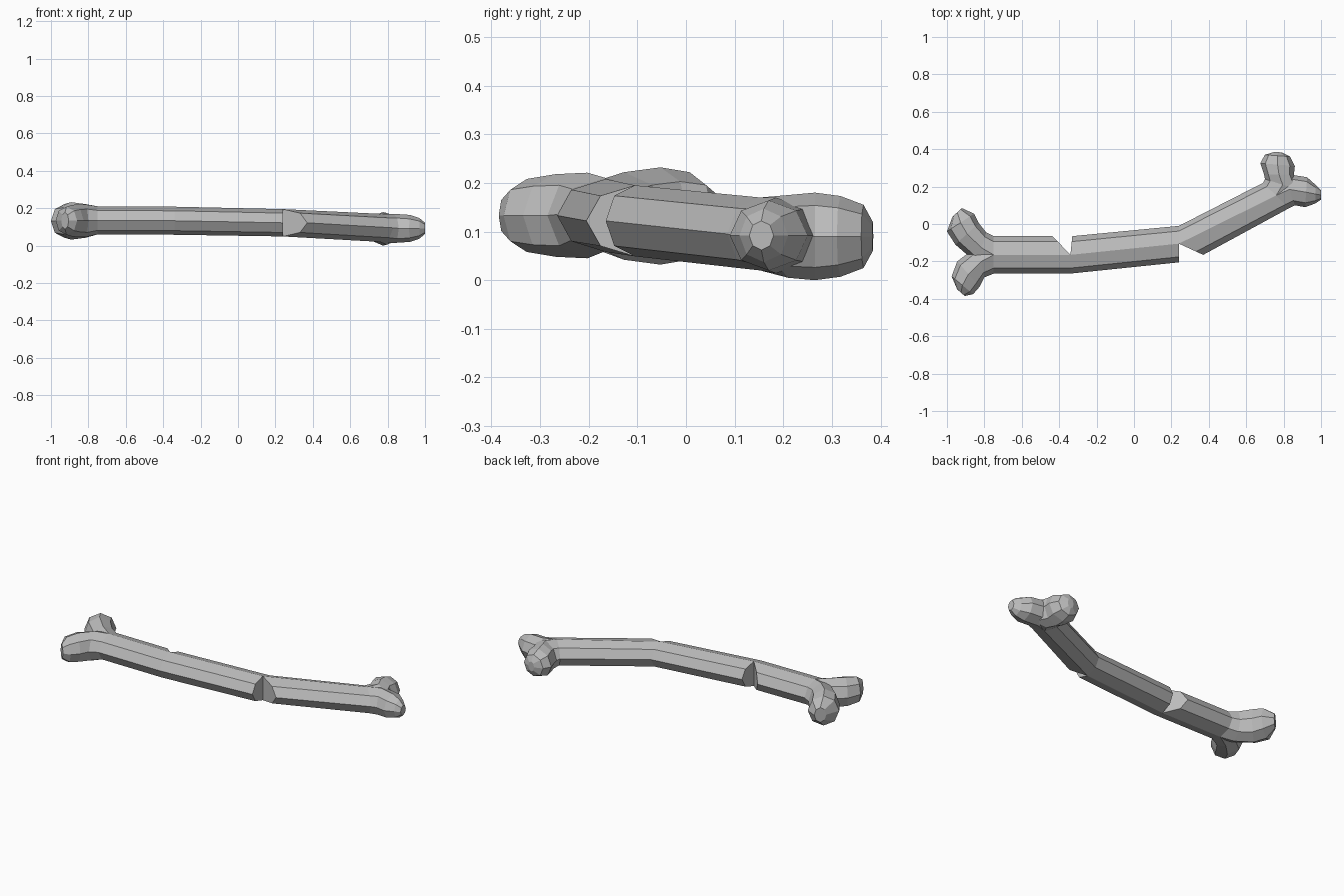
import bpy, bmesh, math
from mathutils import Vector

cube = bpy.data.objects.get("Cube")
if cube:
    bpy.data.objects.remove(cube, do_unlink=True)

SIDES = 8
bone_grey = bpy.data.materials.new("bone_grey")
bone_grey.use_nodes = True
colour = (0.5, 0.5, 0.5, 1)
bone_grey.diffuse_color = colour
bone_grey.node_tree.nodes["Principled BSDF"].inputs["Base Color"].default_value = colour


def ring(front, back, z, h, mid=None):
    """Octagon through a front and a back point, bent at mid if given."""
    front, back = Vector(front), Vector(back)
    mid = Vector(mid) if mid else (front + back) / 2
    points = []
    for i in range(SIDES):
        a = math.tau * i / SIDES
        c = math.cos(a)
        p = mid + abs(c) * ((back if c > 0 else front) - mid)
        points.append((p.x, p.y, z + h * math.sin(a)))
    return points


def bridge(bm, a, b):
    for i in range(SIDES):
        j = (i + 1) % SIDES
        bm.faces.new((a[i], a[j], b[j], b[i]))


def finish(name, bm):
    bmesh.ops.remove_doubles(bm, verts=bm.verts, dist=0.0005)
    bmesh.ops.recalc_face_normals(bm, faces=bm.faces)
    mesh = bpy.data.meshes.new(name)
    bm.to_mesh(mesh)
    bm.free()
    mesh.materials.append(bone_grey)
    obj = bpy.data.objects.new(name, mesh)
    bpy.context.collection.objects.link(obj)


# Shaft: three straight lengths joined along half of each ring, open as a notch
left_end = ring((-0.75, -0.265), (-0.75, -0.065), 0.135, 0.075)
right_end = ring((0.83, 0.085), (0.69, 0.22), 0.095, 0.075)
bend_1 = (-0.34, -0.165)
bend_2 = (0.24, -0.105)
lengths = [
    (left_end, ring((-0.34, -0.265), (-0.435, -0.065), 0.133, 0.075, bend_1)),
    (ring((-0.34, -0.265), (-0.33, -0.065), 0.133, 0.075, bend_1),
     ring((0.24, -0.205), (0.24, -0.01), 0.122, 0.073, bend_2)),
    (ring((0.37, -0.165), (0.24, -0.01), 0.122, 0.073, bend_2), right_end),
]
bm = bmesh.new()
loops = []
for start, end in lengths:
    a, b = ([bm.verts.new(p) for p in r] for r in (start, end))
    bridge(bm, a, b)
    loops.append((a, b))
for k, half in ((0, (6, 7, 0, 1, 2)), (1, (2, 3, 4, 5, 6))):
    for loop in (loops[k][1], loops[k + 1][0]):
        bm.faces.new([loop[i] for i in half])
finish("shaft", bm)


# Knobs: two lobes growing out of each shaft end
def knob(name, base, z, sections):
    bm = bmesh.new()
    rings = [base] + [ring(f, b, z, h) for f, b, h in sections]
    loops = [[bm.verts.new(p) for p in r] for r in rings]
    for a, b in zip(loops, loops[1:]):
        bridge(bm, a, b)
    bm.faces.new(loops[0])
    bm.faces.new(loops[-1])
    finish(name, bm)


knob("right_front_knob", left_end, 0.133, [
    ((-0.80, -0.285), (-0.84, -0.12), 0.088),
    ((-0.825, -0.335), (-0.945, -0.20), 0.085),
    ((-0.86, -0.375), (-0.975, -0.28), 0.075),
    ((-0.905, -0.385), (-0.945, -0.35), 0.045)])
knob("right_back_knob", left_end, 0.132, [
    ((-0.84, -0.21), (-0.79, -0.045), 0.09),
    ((-0.955, -0.11), (-0.83, 0.005), 0.1),
    ((-1.0, -0.04), (-0.855, 0.055), 0.09),
    ((-0.97, 0.04), (-0.92, 0.085), 0.045)])
knob("left_back_knob", right_end, 0.09, [
    ((0.89, 0.18), (0.70, 0.24), 0.085),
    ((0.855, 0.265), (0.695, 0.265), 0.09),
    ((0.86, 0.31), (0.675, 0.325), 0.083),
    ((0.835, 0.36), (0.70, 0.37), 0.065),
    ((0.79, 0.383), (0.75, 0.385), 0.03)])
knob("left_front_knob", right_end, 0.092, [
    ((0.86, 0.10), (0.80, 0.27), 0.078),
    ((0.915, 0.09), (0.925, 0.25), 0.072),
    ((0.97, 0.11), (0.97, 0.21), 0.055),
    ((1.0, 0.13), (1.0, 0.18), 0.03)])
